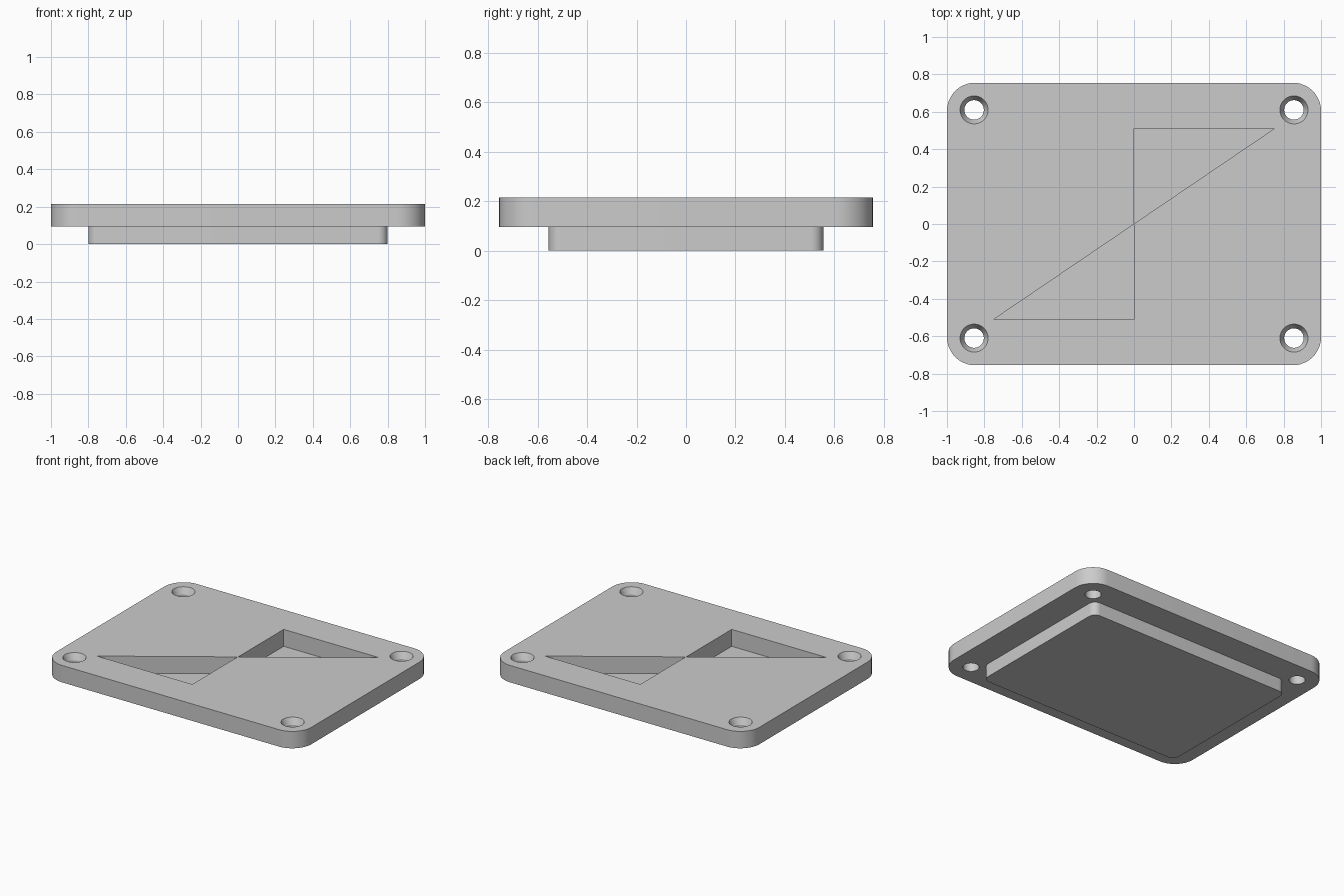
import bpy
import bmesh
from math import cos, sin, pi, radians

if "Cube" in bpy.data.objects:
    bpy.data.objects.remove(bpy.data.objects["Cube"], do_unlink=True)

GREY = (0.6, 0.6, 0.6, 1.0)
grey = bpy.data.materials.new("plain grey")
grey.use_nodes = True
grey.diffuse_color = GREY
grey.node_tree.nodes["Principled BSDF"].inputs["Base Color"].default_value = GREY

PLATE_BOTTOM, PLATE_TOP = 0.095, 0.215


def rounded_rectangle(half_x, half_y, radius, steps=12):
    points = []
    for corner, (sx, sy) in enumerate([(1, 1), (-1, 1), (-1, -1), (1, -1)]):
        for i in range(steps + 1):
            a = (corner + i / steps) * pi / 2
            points.append((sx * (half_x - radius) + radius * cos(a),
                           sy * (half_y - radius) + radius * sin(a)))
    return points


def circle(x, y, radius, steps=48):
    return [(x + radius * cos(2 * pi * i / steps), y + radius * sin(2 * pi * i / steps))
            for i in range(steps)]


def loft(name, sections):
    """Closed solid through stacked outlines, given as (z, points) from bottom to top."""
    bm = bmesh.new()
    rings = [[bm.verts.new((x, y, z)) for x, y in pts] for z, pts in sections]
    n = len(rings[0])
    for low, high in zip(rings, rings[1:]):
        for i in range(n):
            j = (i + 1) % n
            bm.faces.new((low[i], low[j], high[j], high[i]))
    bm.faces.new(rings[0][::-1])
    bm.faces.new(rings[-1])
    bmesh.ops.recalc_face_normals(bm, faces=bm.faces)
    mesh = bpy.data.meshes.new(name)
    bm.to_mesh(mesh)
    bm.free()
    mesh.materials.append(grey)
    obj = bpy.data.objects.new(name, mesh)
    bpy.context.collection.objects.link(obj)
    return obj


def prism(name, points, bottom, top):
    return loft(name, [(bottom, points), (top, points)])


def cut(target, cutters):
    for cutter in cutters:
        cutter.hide_render = True
        mod = target.modifiers.new(cutter.name, 'BOOLEAN')
        mod.operation, mod.solver, mod.object = 'DIFFERENCE', 'EXACT', cutter
    bpy.context.view_layer.update()
    result = target.evaluated_get(bpy.context.evaluated_depsgraph_get())
    mesh = bpy.data.meshes.new_from_object(result)
    target.modifiers.clear()
    target.data = mesh
    for cutter in cutters:
        bpy.data.objects.remove(cutter, do_unlink=True)


# Raised plinth under the plate; its top is the pocket floor
plinth = prism("plinth", rounded_rectangle(0.8, 0.555, 0.05), 0, PLATE_BOTTOM)

# Main plate with rounded corners
plate = prism("plate", rounded_rectangle(1.0, 0.755, 0.15), PLATE_BOTTOM, PLATE_TOP)

cutters = []
# Countersunk screw holes in the four corners
for x in (-0.855, 0.855):
    for y in (-0.61, 0.61):
        sections = [(0.05, 0.052), (0.17, 0.052), (PLATE_TOP, 0.075), (0.25, 0.093)]
        cutters.append(loft("screw_hole_cutter",
                            [(z, circle(x, y, r)) for z, r in sections]))

# Two triangular pockets that meet tip to tip in the middle
for s in (-1, 1):
    triangle = [(s * x, s * y) for x, y in [(0.001, 0.002), (0.75, 0.51), (0.001, 0.51)]]
    cutters.append(prism("pocket_cutter", triangle, 0.05, 0.25))
cut(plate, cutters)

# Smooth round walls, crisp edges
bpy.ops.object.select_all(action='DESELECT')
for obj in (plate, plinth):
    obj.select_set(True)
bpy.context.view_layer.objects.active = plate
bpy.ops.object.shade_smooth_by_angle(angle=radians(20))
